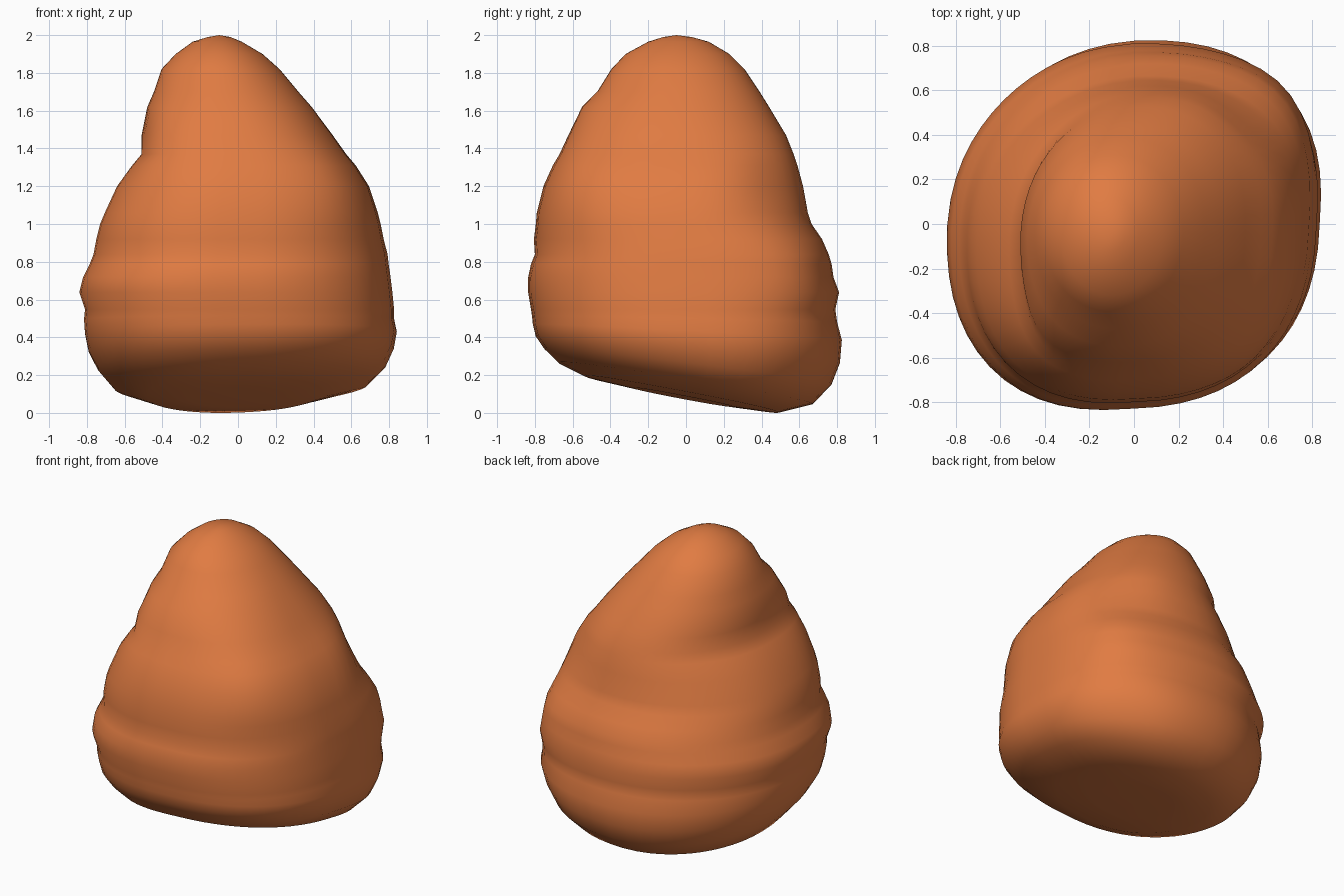
import bpy, bmesh, math

# Outline of the lump at each height: z, left x, right x, front y, back y
RINGS = [
    (0.085, -0.25, 0.20, -0.28, 0.25),
    (0.100, -0.48, 0.43, -0.53, 0.49),
    (0.16, -0.66, 0.69, -0.67, 0.67),
    (0.25, -0.74, 0.78, -0.745, 0.77),
    (0.34, -0.79, 0.82, -0.79, 0.815),
    (0.43, -0.81, 0.835, -0.805, 0.825),
    (0.50, -0.815, 0.82, -0.81, 0.80),
    (0.55, -0.81, 0.82, -0.815, 0.79),
    (0.64, -0.84, 0.81, -0.83, 0.81),
    (0.72, -0.82, 0.80, -0.83, 0.78),
    (0.79, -0.785, 0.79, -0.815, 0.77),
    (0.84, -0.765, 0.785, -0.795, 0.755),
    (0.92, -0.75, 0.765, -0.80, 0.72),
    (1.00, -0.73, 0.75, -0.79, 0.665),
    (1.06, -0.705, 0.735, -0.785, 0.645),
    (1.20, -0.64, 0.69, -0.75, 0.62),
    (1.31, -0.56, 0.62, -0.70, 0.59),
    (1.37, -0.51, 0.57, -0.665, 0.57),
    (1.47, -0.51, 0.50, -0.62, 0.53),
    (1.62, -0.48, 0.39, -0.55, 0.44),
    (1.70, -0.445, 0.32, -0.47, 0.39),
    (1.82, -0.405, 0.22, -0.395, 0.31),
    (1.90, -0.33, 0.13, -0.32, 0.23),
    (1.965, -0.24, 0.02, -0.20, 0.12),
    (1.99, -0.16, -0.04, -0.12, 0.03),
]
SEG = 56

# Local swellings and hollows: amount, height, height spread, direction in degrees
SWELLS = [
    (0.07, 1.42, 0.16, 225),    # upper coil runs out over the front left
    (0.05, 0.74, 0.22, 42),     # lower coil swells at the back right
    (-0.05, 1.22, 0.14, 45),    # hollow above that coil
    (-0.03, 0.25, 0.18, 45),    # tucked in underneath it
    (0.03, 1.25, 0.20, 315),    # fuller front right shoulder
]


def power(v, e):
    return math.copysign(abs(v) ** e, v)


def clamp(v):
    return max(0.0, min(1.0, v))


def bump(v, mid, width):
    return math.exp(-((v - mid) / width) ** 2)


def ring_points(z, x0, x1, y0, y1):
    cx, cy = (x0 + x1) / 2, (y0 + y1) / 2
    hx, hy = (x1 - x0) / 2, (y1 - y0) / 2
    tilt = clamp((0.55 - z) / 0.45)        # underside slopes down to the back
    fade = clamp((1.9 - z) / 0.6)          # the round cap stays regular
    e = 1 - 0.13 * fade
    for i in range(SEG):
        a = 2 * math.pi * i / SEG
        s2 = math.sin(2 * a)
        k = 1 + fade * (0.04 * s2 + 0.025 * math.cos(a + math.pi / 4) * abs(s2))
        for amount, mid, spread, direction in SWELLS:
            k += amount * bump(z, mid, spread) * bump(a, math.radians(direction), 0.36)
        x = cx + hx * k * power(math.cos(a), e)
        y = cy + hy * k * power(math.sin(a), e)
        yield (x, y, max(0.0, z - tilt * (0.19 * y - 0.04 * x)))


# Body: rings joined into one closed lump
bm = bmesh.new()
loops = [[bm.verts.new(p) for p in ring_points(*r)] for r in RINGS]
for low, high in zip(loops, loops[1:]):
    for i in range(SEG):
        j = (i + 1) % SEG
        bm.faces.new((low[i], low[j], high[j], high[i]))
base = bm.verts.new((-0.03, 0, 0.085))
tip = bm.verts.new((-0.10, -0.05, 2.0))
for i in range(SEG):
    j = (i + 1) % SEG
    bm.faces.new((base, loops[0][j], loops[0][i]))
    bm.faces.new((tip, loops[-1][i], loops[-1][j]))
bmesh.ops.recalc_face_normals(bm, faces=bm.faces)
for f in bm.faces:
    f.smooth = True

# Stand the lowest point on the floor, keeping the tip in place
lowest = min(v.co.z for v in bm.verts)
for v in bm.verts:
    v.co.z -= lowest * clamp(1 - v.co.z)

mesh = bpy.data.meshes.new("coiled_mound")
bm.to_mesh(mesh)
bm.free()
mound = bpy.data.objects.new("coiled_mound", mesh)
bpy.context.collection.objects.link(mound)

# Single orange colour
orange = bpy.data.materials.new("orange")
orange.diffuse_color = (0.75, 0.2, 0.055, 1)
mesh.materials.append(orange)
